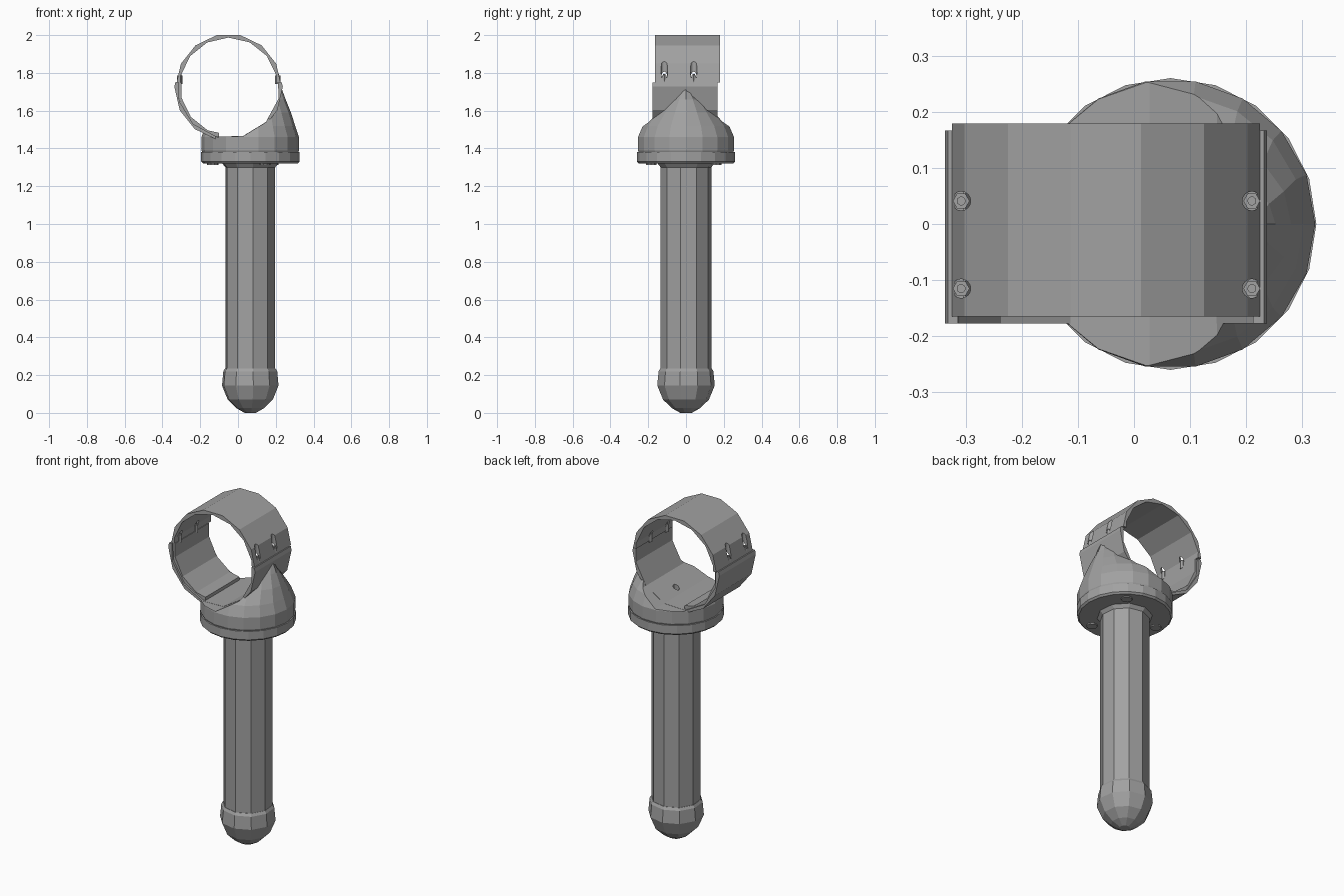
import bpy, bmesh
from math import sin, cos, radians, tau

if "Cube" in bpy.data.objects:
    bpy.data.objects.remove(bpy.data.objects["Cube"])

grey = bpy.data.materials.new("plain grey")
grey.use_nodes = True
colour = (0.36, 0.36, 0.36, 1)
grey.diffuse_color = colour
grey.node_tree.nodes["Principled BSDF"].inputs["Base Color"].default_value = colour

AXIS = 0.065               # handle axis in x
RING = (-0.05, 1.727)      # clamp centre in x, z


def loft(name, loops):
    """Skin equal-length closed point loops and cap both ends."""
    bm = bmesh.new()
    rows = [[bm.verts.new(p) for p in loop] for loop in loops]
    n = len(rows[0])
    for a, b in zip(rows, rows[1:]):
        for i in range(n):
            j = (i + 1) % n
            bm.faces.new((a[i], a[j], b[j], b[i]))
    bm.faces.new(rows[0][::-1])
    bm.faces.new(rows[-1])
    bmesh.ops.recalc_face_normals(bm, faces=bm.faces)
    mesh = bpy.data.meshes.new(name)
    bm.to_mesh(mesh)
    bm.free()
    mesh.materials.append(grey)
    ob = bpy.data.objects.new(name, mesh)
    bpy.context.scene.collection.objects.link(ob)
    return ob


def upright(name, profile, sides, turn=0, x=AXIS, y=0):
    """Vertical part; profile rows are (z, radius x, radius y)."""
    angles = [radians(turn) + tau * i / sides for i in range(sides)]
    return loft(name, [[(x + rx * cos(a), y + ry * sin(a), z) for a in angles]
                       for z, rx, ry in profile])


def rod(name, r, z0, z1, sides, turn=0, x=AXIS, y=0):
    return upright(name, [(z0, r, r), (z1, r, r)], sides, turn, x, y)


def barrel(name, r, sides, turn, y0, y1):
    """Horizontal prism on the clamp axis."""
    angles = [radians(turn) + tau * i / sides for i in range(sides)]
    return loft(name, [[(RING[0] + r * cos(a), y, RING[1] + r * sin(a)) for a in angles]
                       for y in (y0, y1)])


def block(name, x0, x1, z0, z1):
    return loft(name, [[(x0, y, z0), (x1, y, z0), (x1, y, z1), (x0, y, z1)] for y in (-1, 1)])


def cut(ob, cutter, operation="DIFFERENCE"):
    """Apply a boolean, then discard the cutter."""
    cutter.hide_render = True
    mod = ob.modifiers.new("cut", "BOOLEAN")
    mod.operation, mod.object, mod.solver = operation, cutter, "EXACT"
    deps = bpy.context.evaluated_depsgraph_get()
    mesh = bpy.data.meshes.new_from_object(ob.evaluated_get(deps))
    ob.modifiers.clear()
    ob.data = mesh
    bpy.data.objects.remove(cutter)


# Handle, rounded pommel and collar
rod("handle", 0.135, 0.2, 1.34, 10, -12)
upright("pommel", [(z, r, r) for z, r in
                   ((0, 0.03), (0.025, 0.075), (0.07, 0.122), (0.145, 0.153),
                    (0.22, 0.146), (0.235, 0.137))], 10, -12)
upright("collar", [(1.3, 0.135, 0.135), (1.325, 0.155, 0.155)], 10, -12)

# Flange with three fasteners underneath
upright("flange", [(1.32, 0.25, 0.25), (1.33, 0.26, 0.26), (1.38, 0.26, 0.26)], 20)
for i in range(3):
    a = radians(53 + 120 * i)
    rod("flange_screw", 0.03, 1.313, 1.34, 10, 0, AXIS + 0.2 * cos(a), 0.2 * sin(a))

# Domed neck hollowed by the clamp bore
neck = upright("neck", [(1.378, 0.253, 0.253), (1.39, 0.258, 0.258), (1.46, 0.258, 0.258),
                        (1.52, 0.238, 0.232), (1.59, 0.215, 0.17),
                        (1.66, 0.187, 0.105), (1.73, 0.162, 0.03)], 18)
cut(neck, barrel("bore", 0.273, 12, 16.5, -1, 1))
cut(neck, rod("drain", 0.018, 1.4, 1.7, 12))

# Lower half of the clamp
lower = barrel("lower_clamp", 0.287, 14, 0, -0.177, 0.167)
cut(lower, barrel("bore", 0.272, 12, 16.5, -1, 1))
cut(lower, block("upper_space", -1, 1, 1.75, 3))
cut(lower, rod("drain", 0.018, 1.4, 1.7, 12))

# Liner on one side of the lower clamp
liner = barrel("clamp_liner", 0.276, 14, 0, -0.165, 0.155)
cut(liner, barrel("bore", 0.256, 14, 13, -1, 1))
cut(liner, block("liner_space", -1, -0.1, 1, 1.75), "INTERSECT")

# Upper half of the clamp with bolt pockets
upper = barrel("upper_clamp", 0.28, 14, 0, -0.165, 0.179)
cut(upper, barrel("bore", 0.26, 14, 13, -1, 1))
cut(upper, block("lower_space", -1, 1, 0, 1.75))
for x in (-0.308, 0.21):
    for y in (-0.115, 0.041):
        cut(upper, rod("pocket", 0.017, 1.775, 1.95, 16, 0, x, y))
        rod("clamp_nut", 0.015, 1.74, 1.785, 6, 0, x, y)
        rod("clamp_bolt", 0.008, 1.74, 1.793, 10, 0, x, y)
